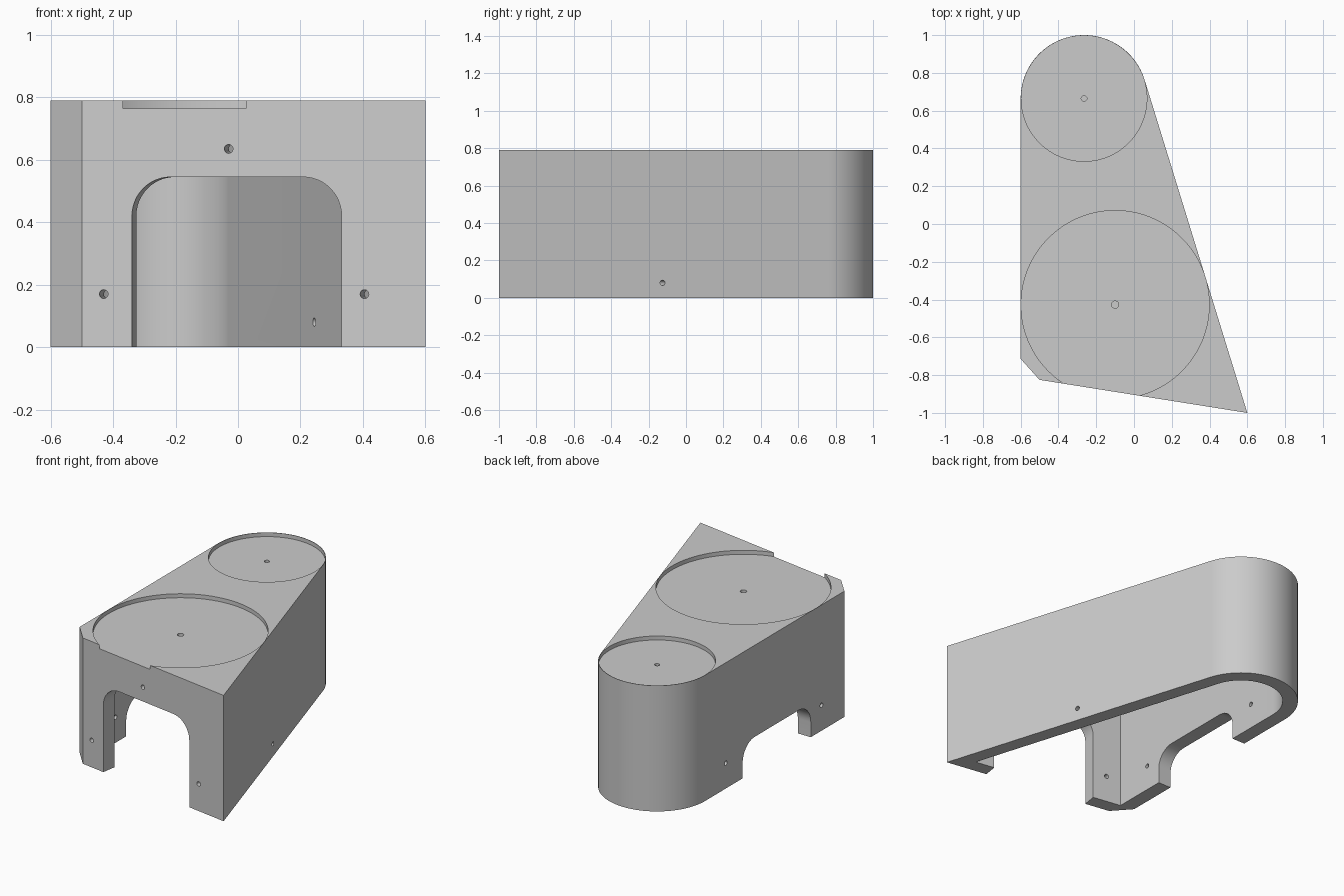
import bpy
import bmesh
import math
from mathutils import Vector, Matrix

cube = bpy.data.objects.get("Cube")
if cube:
    bpy.data.objects.remove(cube, do_unlink=True)

HEIGHT, WALL, RECESS = 0.79, 0.09, 0.025
END = Vector((-0.2645, 0.6645))      # centre of the rounded end
END_R = 0.3355
TIP = Vector((0.6, -1.0))            # sharp front corner

# Outward normals of the three straight walls
to_tip = TIP - END
slant_angle = math.atan2(to_tip.y, to_tip.x) + math.acos(END_R / to_tip.length)
slant_n = Vector((math.cos(slant_angle), math.sin(slant_angle)))
left_n = Vector((-1, 0))
front_n = Vector((-0.157, -0.9876)).normalized()


def meet(n1, d1, n2, d2):
    """Point where two lines n.p = d cross."""
    det = n1.x * n2.y - n1.y * n2.x
    return Vector(((d1 * n2.y - d2 * n1.y) / det, (n1.x * d2 - n2.x * d1) / det))


def outline(inset, chamfer):
    """Plan outline, moved inward by inset."""
    r = END_R - inset
    pts = []
    for i in range(65):
        a = slant_angle + (math.pi - slant_angle) * i / 64
        pts.append(END + r * Vector((math.cos(a), math.sin(a))))
    front_d = front_n.dot(TIP) - inset
    corner = meet(left_n, 0.6 - inset, front_n, front_d)
    if chamfer:
        along = Vector((-front_n.y, front_n.x))
        pts += [corner + Vector((0, 0.095)), corner + along * 0.101]
    else:
        pts.append(corner)
    pts.append(meet(slant_n, slant_n.dot(TIP) - inset, front_n, front_d))
    return pts


def prism(name, pts, depth, frame):
    """Extrude a flat outline along the local z axis of frame."""
    bm = bmesh.new()
    face = bm.faces.new([bm.verts.new((p[0], p[1], 0)) for p in pts])
    top = bmesh.ops.extrude_face_region(bm, geom=[face])["geom"]
    bmesh.ops.translate(bm, vec=(0, 0, depth),
                        verts=[v for v in top if isinstance(v, bmesh.types.BMVert)])
    bmesh.ops.transform(bm, matrix=frame, verts=bm.verts)
    bmesh.ops.recalc_face_normals(bm, faces=bm.faces)
    mesh = bpy.data.meshes.new(name)
    bm.to_mesh(mesh)
    bm.free()
    obj = bpy.data.objects.new(name, mesh)
    bpy.context.collection.objects.link(obj)
    return obj


def circle(r, count):
    return [(r * math.cos(math.tau * i / count), r * math.sin(math.tau * i / count))
            for i in range(count)]


def arch(half, top, r):
    """Doorway outline with rounded upper corners."""
    pts = [(-half, -0.05), (half, -0.05)]
    for side, start in ((1, 0), (-1, math.pi / 2)):
        for i in range(13):
            a = start + math.pi / 2 * i / 12
            pts.append((side * (half - r) + r * math.cos(a), top - r + r * math.sin(a)))
    return pts


def wall_frame(normal, x, y, z):
    """Frame just outside a wall, pointing into it."""
    w = -normal
    m = Matrix(((-w.y, 0, w.x), (w.x, 0, w.y), (0, 1, 0))).to_4x4()
    m.translation = (x + normal.x * 0.05, y + normal.y * 0.05, z)
    return m


def front_y(x):
    return TIP.y - (x - TIP.x) * front_n.x / front_n.y


# Outer body
body = prism("housing", outline(0, True), HEIGHT, Matrix.Identity(4))

# Hollow inside, open at the bottom
cutters = [prism("cavity_cutter", outline(WALL, False), 0.75,
                 Matrix.Translation((0, 0, -0.05)))]

# Round recesses in the top, each with a small centre hole
for x, y, r, hole in ((END.x, END.y, 0.3325, 0.015), (-0.1, -0.427, 0.498, 0.019)):
    floor = HEIGHT - RECESS
    cutters.append(prism("recess_cutter", circle(r, 128), 0.1,
                         Matrix.Translation((x, y, floor))))
    cutters.append(prism("centre_hole_cutter", circle(hole, 24), 0.08,
                         Matrix.Translation((x, y, floor - 0.03))))

# Doorways in the front and left walls
DEPTH = 0.18
cutters.append(prism("front_arch_cutter", arch(0.34, 0.545, 0.125), DEPTH,
                     wall_frame(front_n, -0.004, front_y(-0.004), 0)))
cutters.append(prism("side_arch_cutter", arch(0.338, 0.215, 0.12), DEPTH,
                     wall_frame(left_n, -0.6, -0.043, 0)))

# Screw holes through the walls
slant_x = TIP.x - (-0.125 - TIP.y) * slant_n.y / slant_n.x
holes = [(front_n, x, front_y(x), z) for x, z in ((-0.43, 0.17), (0.405, 0.17), (-0.03, 0.635))]
holes += [(left_n, -0.6, y, 0.16) for y in (-0.487, 0.463)]
holes.append((slant_n, slant_x, -0.125, 0.08))
for hole in holes:
    cutters.append(prism("screw_hole_cutter", circle(0.014, 24), DEPTH, wall_frame(*hole)))

# Cut everything away and keep the finished mesh
for cutter in cutters:
    cutter.hide_render = True
    mod = body.modifiers.new(cutter.name, "BOOLEAN")
    mod.operation = "DIFFERENCE"
    mod.solver = "EXACT"
    mod.object = cutter
graph = bpy.context.evaluated_depsgraph_get()
finished = bpy.data.meshes.new_from_object(body.evaluated_get(graph))
body.modifiers.clear()
body.data = finished
for cutter in cutters:
    bpy.data.objects.remove(cutter, do_unlink=True)

# Plain grey finish
grey = bpy.data.materials.new("light_grey")
grey.use_nodes = True
colour = (0.6, 0.6, 0.6, 1)
grey.diffuse_color = colour
grey.node_tree.nodes["Principled BSDF"].inputs["Base Color"].default_value = colour
body.data.materials.clear()
body.data.materials.append(grey)

bpy.ops.object.select_all(action="DESELECT")
body.select_set(True)
bpy.context.view_layer.objects.active = body
bpy.ops.object.shade_smooth_by_angle(angle=math.radians(30))
